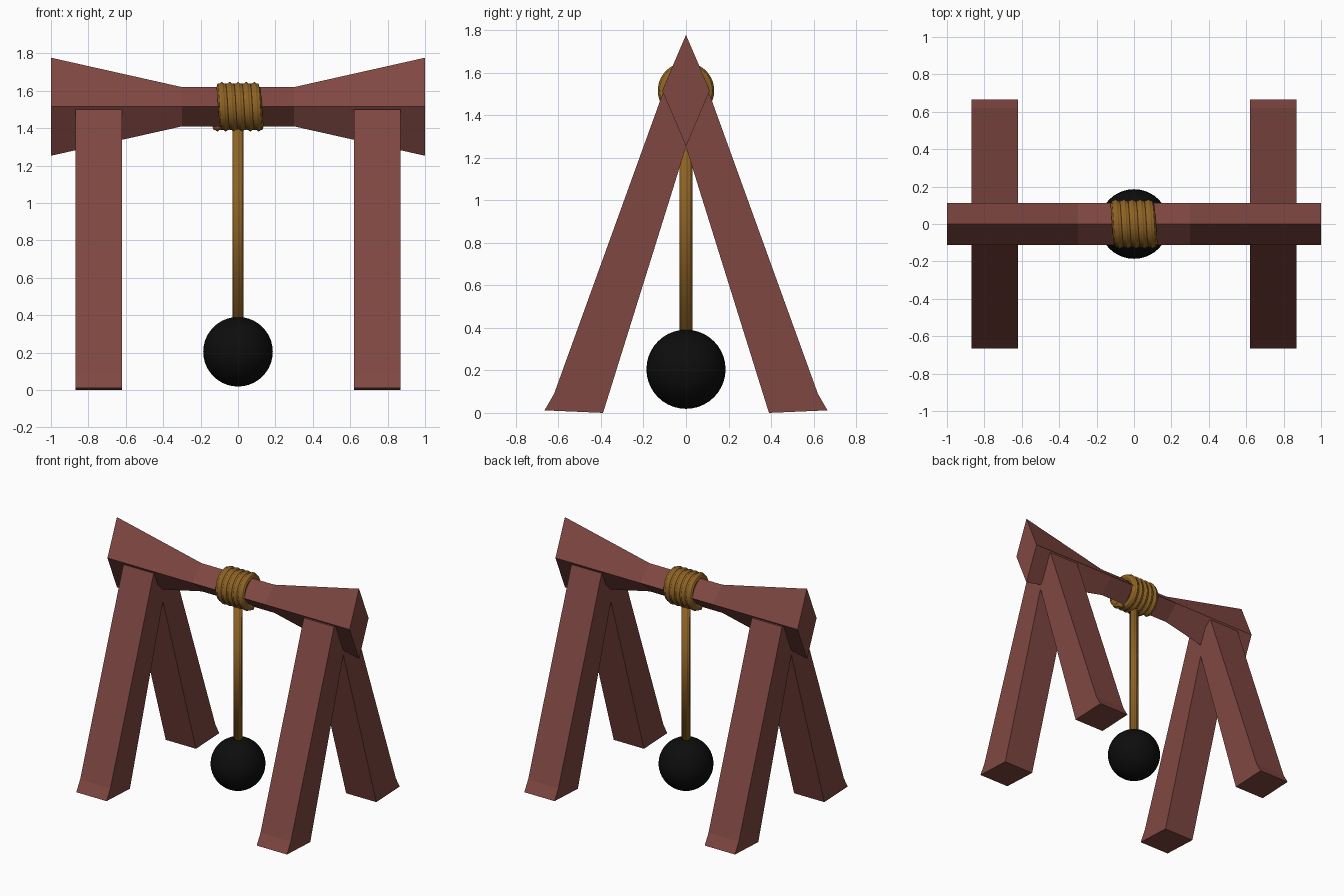
import bpy, bmesh, math
from mathutils import Vector

if "Cube" in bpy.data.objects:
    bpy.data.objects.remove(bpy.data.objects["Cube"])


def material(name, rgb):
    m = bpy.data.materials.new(name)
    m.diffuse_color = (*rgb, 1)
    m.use_nodes = True
    m.node_tree.nodes["Principled BSDF"].inputs["Base Color"].default_value = m.diffuse_color
    return m


wood = material("red_brown_wood", (0.215, 0.064, 0.054))
cord = material("tan_rope", (0.275, 0.125, 0.018))
iron = material("black_iron", (0.004, 0.004, 0.004))


def skin(name, rings, mat, smooth=False):
    """Join a list of equal-sized point rings into a capped solid."""
    bm = bmesh.new()
    loops = [[bm.verts.new(p) for p in ring] for ring in rings]
    n = len(loops[0])
    for a, b in zip(loops, loops[1:]):
        for i in range(n):
            j = (i + 1) % n
            bm.faces.new((a[i], a[j], b[j], b[i]))
    bm.faces.new(loops[0])
    bm.faces.new(loops[-1])
    bmesh.ops.recalc_face_normals(bm, faces=bm.faces)
    me = bpy.data.meshes.new(name)
    bm.to_mesh(me)
    bm.free()
    me.materials.append(mat)
    ob = bpy.data.objects.new(name, me)
    bpy.context.collection.objects.link(ob)
    if smooth:
        me.shade_smooth()
    return ob


# Crossbeam: diamond section, waisted in the middle
ZC = 1.515
beam = []
for x, h in ((-1, 0.262), (-0.3, 0.105), (0.3, 0.105), (1, 0.262)):
    beam.append([(x, 0, ZC + h), (x, 0.112, ZC), (x, 0, ZC - h), (x, -0.112, ZC)])
skin("crossbeam", beam, wood)

# Four splayed legs with flared feet, tops buried in the beam
profile = [(0.39, 0.0), (0.665, 0.012), (0.62, 0.09), (0.11, 1.5), (0, 1.5), (0, 1.25)]
for sx, side in ((-1, "left"), (1, "right")):
    for sy, end in ((-1, "front"), (1, "back")):
        rings = [[(sx * x, sy * y, z) for y, z in profile] for x in (0.62, 0.87)]
        skin(f"{end}_{side}_leg", rings, wood)


def rope_section(centre, u, v, radius, lobes=8, n=32):
    """Ridged round rope section in the plane of u and v."""
    ring = []
    for i in range(n):
        a = math.tau * i / n
        r = radius * (0.93 + 0.09 * math.cos(lobes * a))
        ring.append(centre + u * (r * math.cos(a)) + v * (r * math.sin(a)))
    return ring


X, Y, Z = Vector((1, 0, 0)), Vector((0, 1, 0)), Vector((0, 0, 1))

# Hanging rope
skin("hanging_rope", [rope_section(Z * z, X, Y, 0.03) for z in (0.36, 1.42)], cord, True)

# Rope wound around the waist of the beam
TURNS, STEPS = 5, 40
coil = []
for k in range(TURNS * STEPS + 1):
    t = k / STEPS
    a = math.tau * t - math.pi / 2
    out = Y * math.cos(a) + Z * math.sin(a)
    x = -0.11 + 0.22 * t / TURNS
    coil.append(rope_section(X * x + Z * ZC + out * 0.103, X, out, 0.029))
skin("rope_coil", coil, cord, True)

# Wrecking ball
bpy.ops.mesh.primitive_uv_sphere_add(segments=40, ring_count=20, radius=0.186, location=(0, 0, 0.205))
ball = bpy.context.object
ball.name = "iron_ball"
ball.data.materials.append(iron)
ball.data.shade_smooth()
